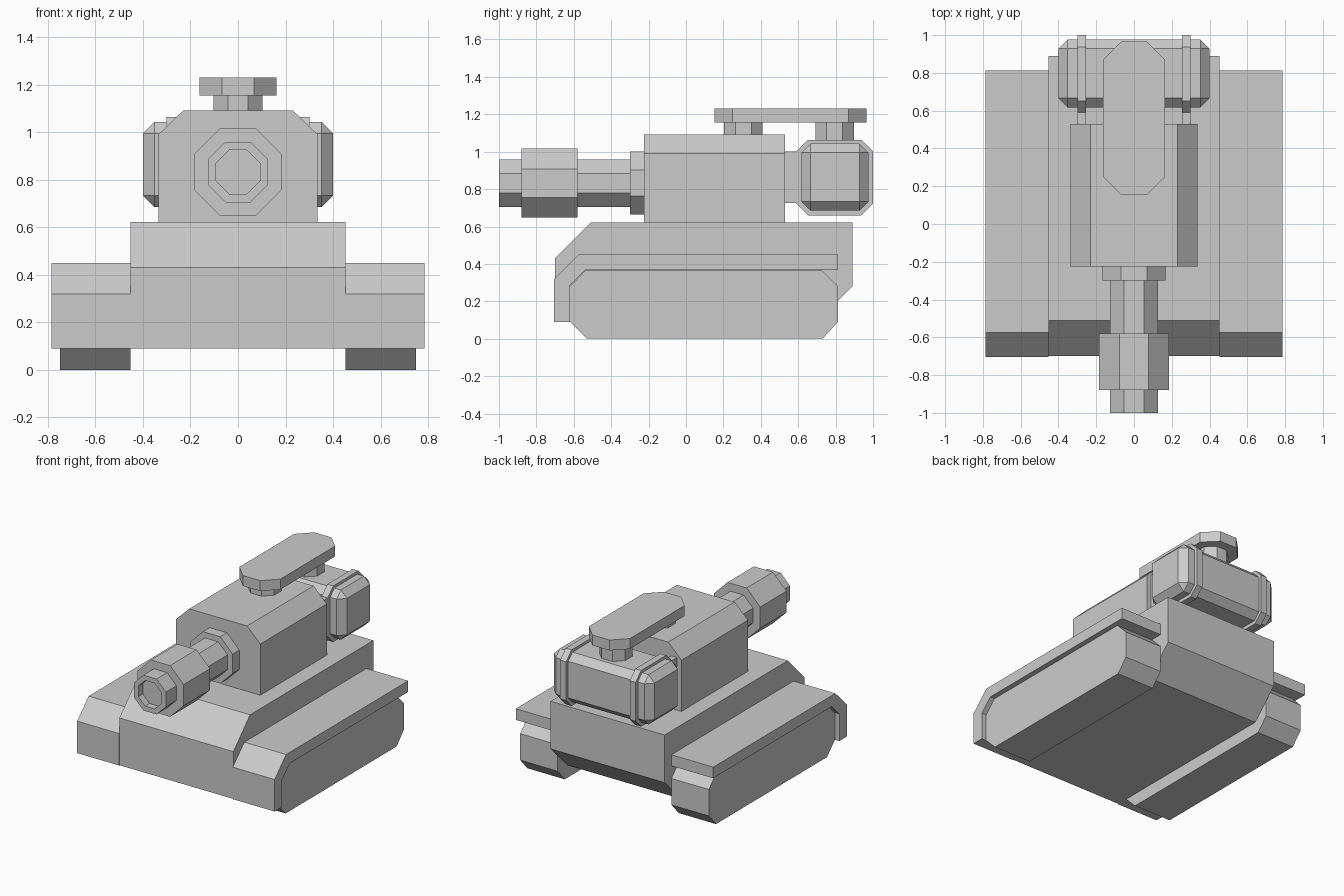
import bpy, bmesh, math
from mathutils import Vector

if "Cube" in bpy.data.objects:
    bpy.data.objects.remove(bpy.data.objects["Cube"])


def prism(name, pts, axis, lo, hi):
    """Extrude a closed 2D profile along an axis: x takes (y,z), y takes (x,z), z takes (x,y)."""
    place = {'x': lambda a, b, t: (t, a, b),
             'y': lambda a, b, t: (a, t, b),
             'z': lambda a, b, t: (a, b, t)}[axis]
    bm = bmesh.new()
    face = bm.faces.new([bm.verts.new(place(a, b, lo)) for a, b in pts])
    ext = bmesh.ops.extrude_face_region(bm, geom=[face])
    shift = Vector(place(0, 0, hi - lo))
    bmesh.ops.translate(bm, vec=shift, verts=[v for v in ext['geom'] if isinstance(v, bmesh.types.BMVert)])
    return finish(name, bm)


def finish(name, bm):
    bmesh.ops.recalc_face_normals(bm, faces=bm.faces)
    me = bpy.data.meshes.new(name)
    bm.to_mesh(me)
    bm.free()
    ob = bpy.data.objects.new(name, me)
    bpy.context.collection.objects.link(ob)
    return ob


def chamfered(x0, x1, y0, y1, c):
    """Rectangle with cut corners."""
    return [(x0 + c, y0), (x1 - c, y0), (x1, y0 + c), (x1, y1 - c),
            (x1 - c, y1), (x0 + c, y1), (x0, y1 - c), (x0, y0 + c)]


def octagon(cx, cy, r):
    """Regular octagon with flat-to-flat half width r."""
    return chamfered(cx - r, cx + r, cy - r, cy + r, r * (2 - math.sqrt(2)))


def box(name, lo, hi):
    return prism(name, [(lo[0], lo[1]), (hi[0], lo[1]), (hi[0], hi[1]), (lo[0], hi[1])], 'z', lo[2], hi[2])


# Hull
prism("hull", [(-.70, .09), (-.70, .43), (-.51, .622), (.89, .622), (.89, .28), (.70, .09)], 'x', -.453, .453)

# Tracks, fenders and tank straps on both sides
track = [(-.53, 0), (-.62, .09), (-.62, .28), (-.535, .368), (.725, .368), (.812, .28), (.812, .09), (.73, 0)]
fender = [(-.705, .09), (-.705, .32), (-.575, .45), (.812, .45), (.812, .37),
          (-.535, .37), (-.62, .285), (-.62, .09)]
for side, s in (("left", -1), ("right", 1)):
    prism(f"track_{side}", track, 'x', s * .453, s * .75)
    prism(f"fender_{side}", fender, 'x', s * .453, s * .785)
    prism(f"tank_band_{side}", chamfered(.59, 1.0, .66, 1.063, .062), 'x', s * .253, s * .30)
    box(f"tank_bracket_{side}", (min(s * .253, s * .30), .53, .725), (max(s * .253, s * .30), .60, 1.0))

# Turret
prism("turret", [(-.335, .622), (.335, .622), (.335, .99), (.23, 1.092), (-.23, 1.092), (-.335, .99)], 'y', -.225, .53)

# Gun: collar, barrel with bored end, sleeve
GZ = .832
prism("gun_collar", octagon(0, GZ, .168), 'y', -.30, -.225)
barrel = prism("gun_barrel", octagon(0, GZ, .127), 'y', -1.0, -.30)
bm = bmesh.new()
bm.from_mesh(barrel.data)
bm.faces.ensure_lookup_table()
tip = min(bm.faces, key=lambda f: f.calc_center_median().y)
bmesh.ops.inset_region(bm, faces=[tip], thickness=.038)
ext = bmesh.ops.extrude_face_region(bm, geom=[tip])
bmesh.ops.translate(bm, vec=(0, .05, 0), verts=[v for v in ext['geom'] if isinstance(v, bmesh.types.BMVert)])
if tip.is_valid:
    bmesh.ops.delete(bm, geom=[tip], context='FACES_ONLY')
bm.to_mesh(barrel.data)
bm.free()
prism("gun_sleeve", octagon(0, GZ, .184), 'y', -.88, -.58)

# Rear tank
tank = box("rear_tank", (-.40, .618, .685), (.40, .976, 1.043))
bevel = tank.modifiers.new("chamfer", 'BEVEL')
bevel.width = .048
bevel.segments = 1

# Roof plate on two posts
prism("roof_plate", chamfered(-.163, .163, .153, .965, .095), 'z', 1.155, 1.23)
prism("roof_post_front", octagon(0, .307, .103), 'z', 1.09, 1.155)
prism("roof_post_rear", octagon(0, .795, .103), 'z', 1.04, 1.155)
